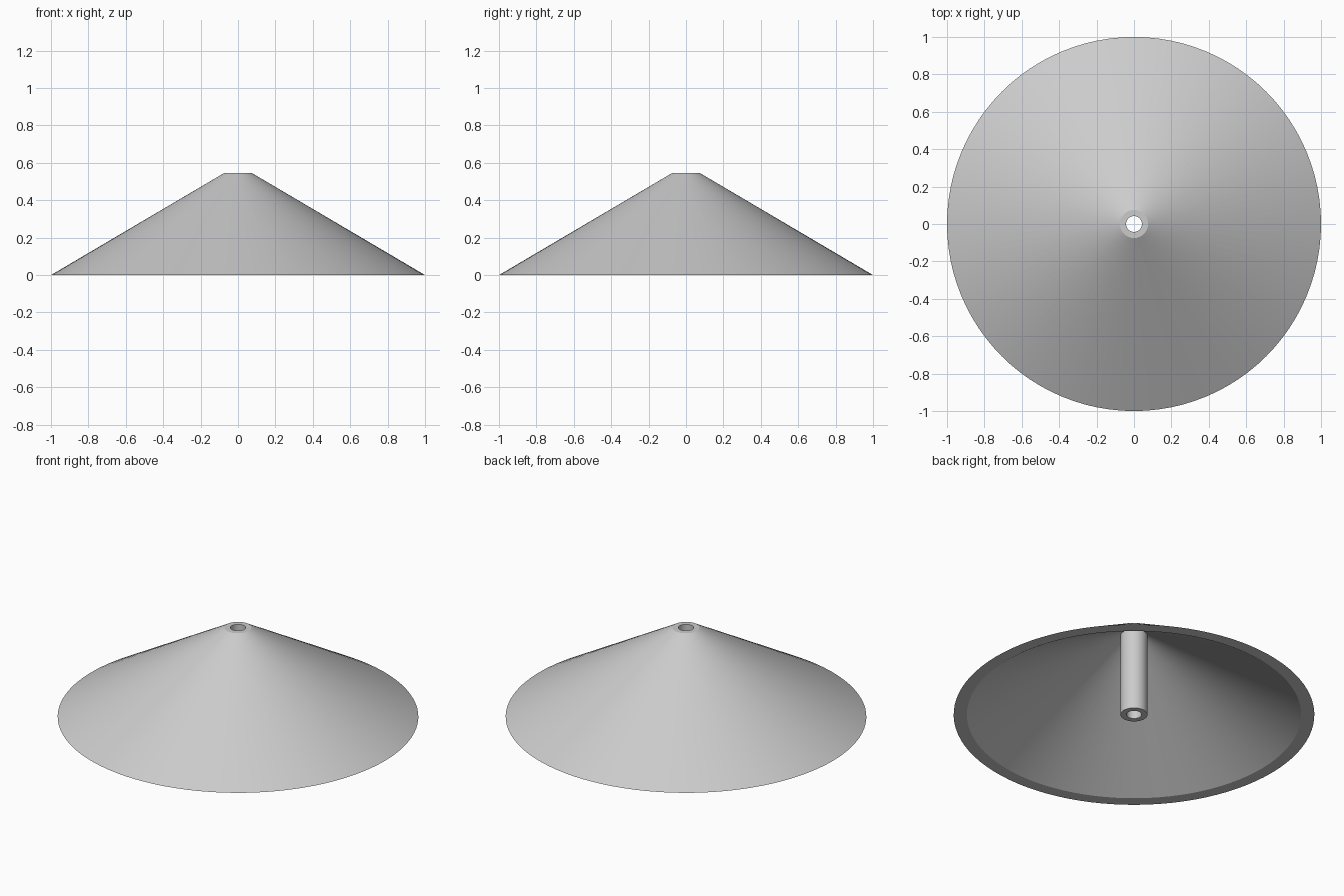
import bpy
import bmesh
from math import radians, tau

SEGMENTS = 96

if "Cube" in bpy.data.objects:
    bpy.data.objects.remove(bpy.data.objects["Cube"])

# Single plain grey material
grey = bpy.data.materials.new("light_grey")
grey.use_nodes = True
color = (0.6, 0.6, 0.6, 1.0)
grey.diffuse_color = color
grey.node_tree.nodes["Principled BSDF"].inputs["Base Color"].default_value = color


def lathe(name, profile):
    """Spin a closed (radius, height) profile around the z axis."""
    bm = bmesh.new()
    verts = [bm.verts.new((r, 0, z)) for r, z in profile]
    edges = [bm.edges.new((verts[i - 1], verts[i])) for i in range(len(verts))]
    bmesh.ops.spin(bm, geom=verts + edges, cent=(0, 0, 0), axis=(0, 0, 1),
                   angle=tau, steps=SEGMENTS, use_merge=True)
    bmesh.ops.remove_doubles(bm, verts=bm.verts, dist=1e-5)
    bmesh.ops.recalc_face_normals(bm, faces=bm.faces)
    mesh = bpy.data.meshes.new(name)
    bm.to_mesh(mesh)
    bm.free()
    obj = bpy.data.objects.new(name, mesh)
    mesh.materials.append(grey)
    bpy.context.collection.objects.link(obj)
    bpy.ops.object.select_all(action="DESELECT")
    obj.select_set(True)
    bpy.context.view_layer.objects.active = obj
    bpy.ops.object.shade_smooth_by_angle(angle=radians(30))
    return obj


# Hollow conical shell and central bored stem, one continuous section
rim, rim_inner = 1.0, 0.927
stem, bore = 0.075, 0.042
height, inner_height = 0.545, 0.504
lathe("conical_shade_with_stem", [
    (rim, 0), (stem, height), (bore, height), (bore, 0),
    (stem, 0), (stem, inner_height), (rim_inner, 0),
])
